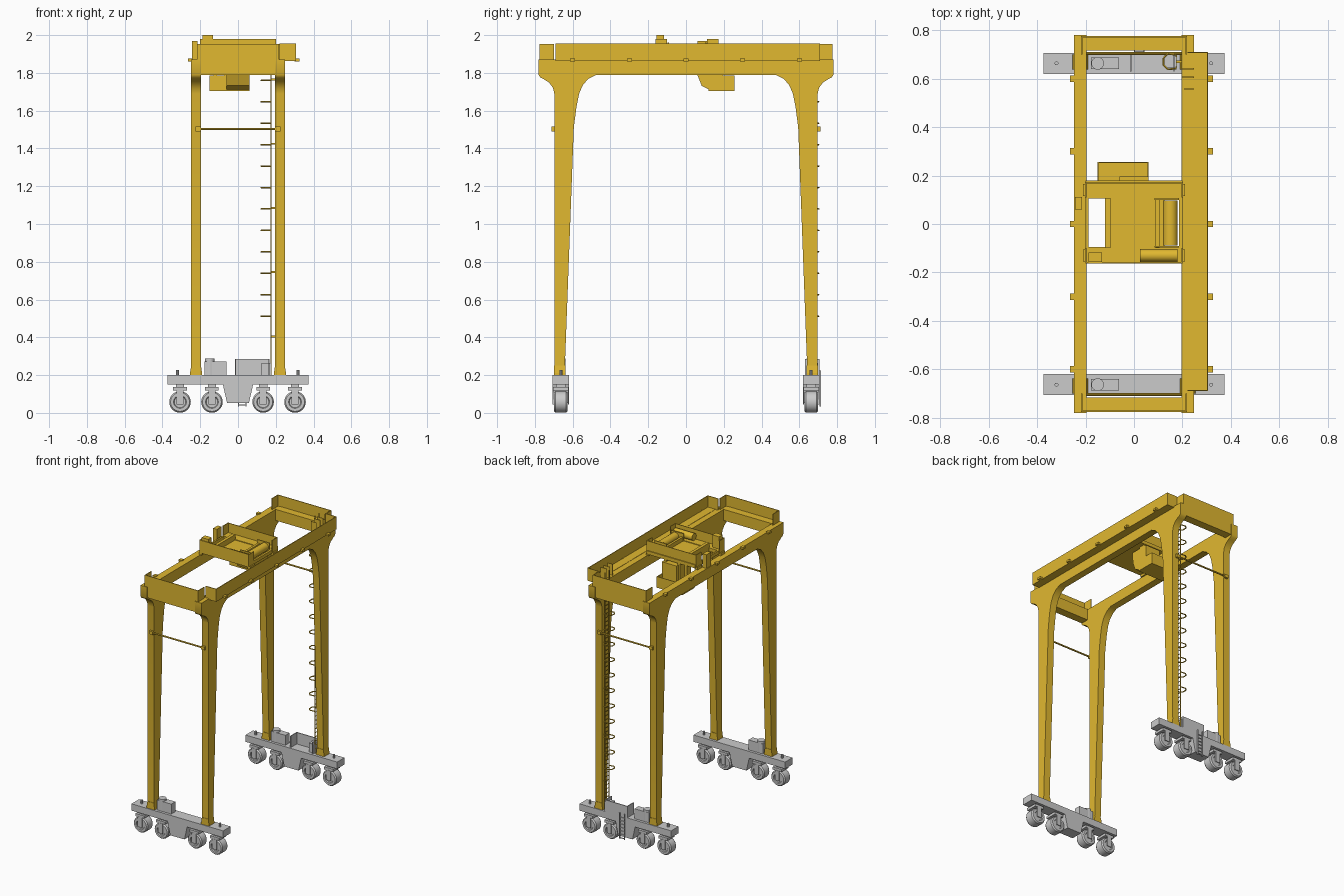
import bpy, bmesh, math
from mathutils import Vector

yellow = bpy.data.materials.new("crane_yellow")
yellow.diffuse_color = (0.75, 0.48, 0.03, 1)


def finish(name, bm, mat=None, smooth=False):
    bmesh.ops.recalc_face_normals(bm, faces=bm.faces)
    me = bpy.data.meshes.new(name)
    bm.to_mesh(me)
    bm.free()
    ob = bpy.data.objects.new(name, me)
    bpy.context.collection.objects.link(ob)
    if mat:
        me.materials.append(mat)
    if smooth:
        for p in me.polygons:
            p.use_smooth = True
        me.set_sharp_from_angle(angle=math.radians(35))
    return ob


def boxes(name, items, mat=None):
    """Each item: x0, x1, y0, y1, z0, z1."""
    bm = bmesh.new()
    for x0, x1, y0, y1, z0, z1 in items:
        vs = bmesh.ops.create_cube(bm, size=1)["verts"]
        for v in vs:
            v.co = Vector(((x0 + x1) / 2 + v.co.x * (x1 - x0),
                           (y0 + y1) / 2 + v.co.y * (y1 - y0),
                           (z0 + z1) / 2 + v.co.z * (z1 - z0)))
    return finish(name, bm, mat)


def prism(name, pts, axis, a, b, mat=None, smooth=False):
    """Profile in (y,z) pushed along x, or in (x,z) pushed along y."""
    put = (lambda p, t: (t, p[0], p[1])) if axis == "x" else (lambda p, t: (p[0], t, p[1]))
    bm = bmesh.new()
    face = bm.faces.new([bm.verts.new(put(p, a)) for p in pts])
    ext = bmesh.ops.extrude_face_region(bm, geom=[face])["geom"]
    move = Vector(put((0, 0), b - a))
    bmesh.ops.translate(bm, vec=move, verts=[g for g in ext if isinstance(g, bmesh.types.BMVert)])
    return finish(name, bm, mat, smooth)


def rods(name, segs, r, n=8, mat=None):
    """Round bars between pairs of points."""
    bm = bmesh.new()
    for p, q in segs:
        p, q = Vector(p), Vector(q)
        d = q - p
        m = d.to_track_quat("Z", "Y").to_matrix().to_4x4()
        m.translation = (p + q) / 2
        bmesh.ops.create_cone(bm, cap_ends=True, segments=n, radius1=r, radius2=r,
                              depth=d.length, matrix=m)
    return finish(name, bm, mat, True)


def wheel(name, x, y):
    prof = [(0, -.03), (.03, -.03), (.034, -.036), (.05, -.036), (.057, -.027)]
    prof += [(r, -w) for r, w in reversed(prof)]
    bm = bmesh.new()
    vs = [bm.verts.new((x + r, y + w, 0.058)) for r, w in prof]
    es = [bm.edges.new(e) for e in zip(vs, vs[1:])]
    bmesh.ops.spin(bm, geom=vs + es, cent=(x, y, 0.058), axis=(0, 1, 0),
                   angle=2 * math.pi, steps=28)
    bmesh.ops.remove_doubles(bm, verts=bm.verts, dist=1e-5)
    finish(name, bm, None, True)


# Portal frames: each is one girder with two tapered, flared legs
half = [(.475, 1.79), (.515, 1.77), (.545, 1.738), (.566, 1.69), (.58, 1.62), (.594, 1.51),
        (.643, .2), (.697, .2), (.697, 1.69), (.704, 1.72), (.724, 1.748), (.75, 1.765),
        (.772, 1.776), (.78, 1.79), (.78, 1.87)]
portal = half + [(-y, z) for y, z in reversed(half)]
for side, s in (("left", -1), ("right", 1)):
    prism(side + "_portal_frame", portal, "x", s * .222 - .026, s * .222 + .026, yellow, True)
    # Floodlights along the girder
    boxes(side + "_floodlights", [(min(a, b), max(a, b), y - .013, y + .013, 1.861, 1.876)
          for y in (-.6, -.3, 0, .3, .6)
          for a, b in [(s * .24, s * .265) if s < 0 else (s * .3, s * .326)]], yellow)

# Ends: cross beam, guard, tie bar, bogie
for end, s in (("front", -1), ("back", 1)):
    def yy(a, b):
        return (a, b) if s > 0 else (-b, -a)
    boxes(end + "_cross_beam", [(-.2, .2, *yy(.715, .775), 1.79, 1.872)], yellow)
    boxes(end + "_platform_guard", [(-.215, .215, *yy(.77, .775), 1.87, 1.952),
                                    (-.218, -.213, *yy(.7, .775), 1.87, 1.952),
                                    (.213, .218, *yy(.7, .775), 1.87, 1.952)], yellow)
    yt = s * .703
    rods(end + "_tie_bar", [((-.2, yt, 1.503), (.2, yt, 1.503))], .006, 8, yellow)
    boxes(end + "_tie_brackets", [(x - .014, x + .014, *yy(.69, .712), 1.491, 1.515)
                                  for x in (-.21, .21)], yellow)
    # Leg foot plates
    for side, sx in (("left", -1), ("right", 1)):
        c = sx * .222
        prism(f"{end}_{side}_foot", [(c - .032, .2), (c + .032, .2), (c + .032, .21),
              (c + .026, .25), (c - .026, .25), (c - .032, .21)], "y", *yy(.638, .7), yellow)
    # Bogie beam with hanging centre box
    prism(end + "_bogie_beam", [(-.373, .15), (-.08, .15), (-.058, .053), (.058, .053),
          (.08, .15), (.373, .15), (.373, .2), (-.373, .2)], "y", *yy(.62, .706))
    c = s * .663
    for i, x in enumerate((-.307, -.138, .133, .302)):
        wheel(f"{end}_wheel_{i + 1}", x, c)
        boxes(f"{end}_fork_{i + 1}", [(x - .022, x + .022, c - .025, c + .025, .135, .152),
              (x - .036, x + .036, c - .042, c + .042, .118, .137),
              (x - .018, x + .018, c - .043, c - .037, .045, .12),
              (x - .018, x + .018, c + .037, c + .043, .045, .12)])
    # Drive unit on the bogie
    boxes(end + "_drive_housing", [(-.178, -.062, c - .024, c + .024, .2, .273)])
    rods(end + "_drive_motor", [((-.15, c, .2), (-.15, c, .287))], .026, 20)
    rods(end + "_bogie_lamps", [((x, c, .2), (x, c, .226)) for x in (-.32, .318)], .008, 10)

# Back bogie: service platform and step ladder
boxes("service_platform_guard", [(-.016, .167, .7, .706, .2, .285), (-.016, -.011, .63, .706, .2, .285),
                                 (.162, .167, .63, .706, .2, .285), (.125, .175, .645, .7, .2, .265)])
boxes("bogie_step_ladder", [(x, x + .004, .707, .715, .035, .225) for x in (0, .04)] +
      [(0, .044, .708, .713, .04 + i * .025, .045 + i * .025) for i in range(7)])

# Caged ladder on the back right leg
boxes("leg_ladder", [(.172, .177, y, y + .005, .2, 1.95) for y in (.645, .69)] +
      [(.173, .176, .645, .695, .23 + i * .03, .234 + i * .03) for i in range(56)] +
      [(.175, .2, .665, .675, .4 + i * .34, .41 + i * .34) for i in range(5)], yellow)
cage = [(.175, .642), (.14, .638), (.122, .655), (.122, .685), (.14, .702), (.175, .698)]
rods("ladder_cage", [((a[0], a[1], z), (b[0], b[1], z))
     for z in [.512 + i * .1135 for i in range(12)] for a, b in zip(cage, cage[1:])], .004, 6, yellow)

# Walkway along the right girder
boxes("walkway", [(.24, .306, -.69, .71, 1.862, 1.872), (.301, .306, -.69, .71, 1.87, 1.955),
                  (.22, .306, -.69, -.685, 1.87, 1.955), (.22, .306, .705, .71, 1.87, 1.955),
                  (.195, .247, .603, .608, 1.87, 1.952), (.195, .247, .638, .643, 1.87, 1.952),
                  (.206, .248, .556, .56, 1.87, 1.952)], yellow)
boxes("girder_cabinet", [(-.244, -.214, .06, .112, 1.87, 1.97)], yellow)

# Trolley: tray deck, guards, wheels
boxes("trolley_frame", [(-.2, .2, -.16, -.095, 1.885, 1.91), (-.2, .2, .105, .18, 1.885, 1.91),
                        (-.12, .125, -.1, .11, 1.885, 1.905), (-.2, -.188, -.1, .11, 1.885, 1.91),
                        (.185, .2, -.1, .11, 1.885, 1.91)], yellow)
boxes("trolley_guards", [(-.2, .2, -.162, -.157, 1.89, 1.98), (-.2, .2, .168, .173, 1.89, 1.98),
                         (-.202, -.197, -.16, -.1, 1.89, 1.98), (.197, .202, -.16, -.1, 1.89, 1.98),
                         (-.202, -.197, .11, .173, 1.89, 1.98), (.197, .202, .11, .173, 1.89, 1.98)], yellow)
boxes("trolley_cabinet", [(-.187, -.132, -.157, -.117, 1.9, 2.0)], yellow)
boxes("trolley_wheels", [(x - .012, x + .012, y - .025, y + .025, 1.868, 1.89)
                         for x in (-.198, .198) for y in (-.13, .14)], yellow)

# Hoist machinery
rods("hoist_drum", [((.15, -.088, 1.925), (.15, .098, 1.925))], .03, 24, yellow)
rods("hoist_motor", [((.025, -.13, 1.937), (.1, -.13, 1.937)), ((.1, -.13, 1.937), (.18, -.13, 1.937))],
     .026, 20, yellow)
boxes("drum_supports", [(.085, .185, -.098, -.09, 1.89, 1.96), (.085, .185, .1, .108, 1.89, 1.96),
                        (.088, .105, -.1, .108, 1.9, 1.935), (-.12, -.098, -.1, .108, 1.9, 1.945)], yellow)

# Operator cab hung under the trolley
prism("operator_cab", [(.055, 1.87), (.06, 1.79), (.083, 1.732), (.125, 1.71), (.195, 1.71), (.195, 1.87)],
      "x", -.06, .06, yellow)
boxes("cab_platform", [(-.15, .06, .118, .256, 1.703, 1.712), (-.15, -.145, .118, .256, 1.71, 1.785),
                       (-.15, .06, .251, .256, 1.71, 1.785), (.055, .06, .19, .256, 1.71, 1.785),
                       (-.15, -.06, .118, .123, 1.71, 1.785)], yellow)
boxes("cab_hangers", [(x, x + .02, .125, .175, 1.71, 1.89) for x in (-.13, -.075, .035)], yellow)
